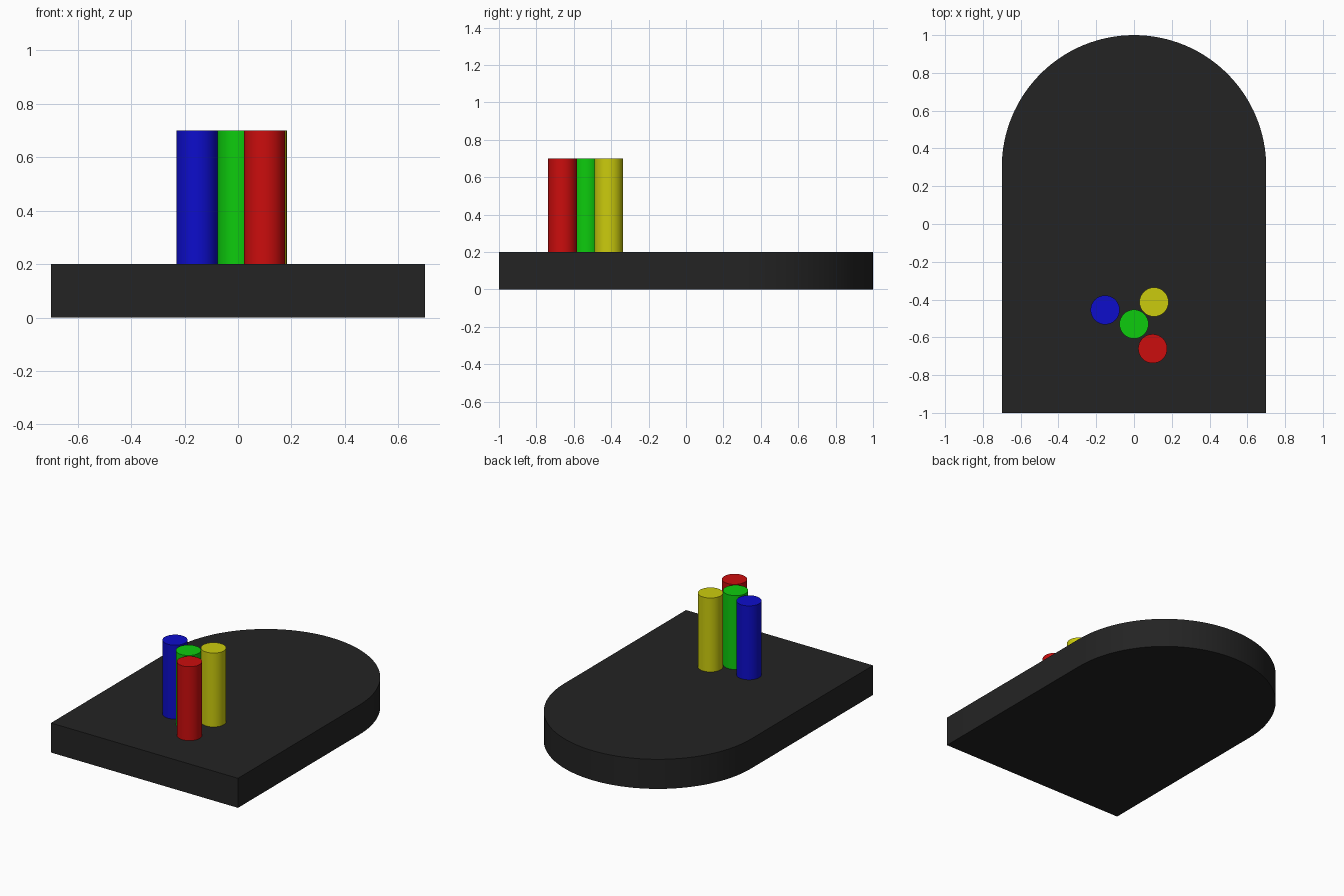
import bpy, bmesh, math

if "Cube" in bpy.data.objects:
    bpy.data.objects.remove(bpy.data.objects["Cube"])


def material(name, rgb):
    m = bpy.data.materials.new(name)
    m.diffuse_color = (*rgb, 1.0)
    m.use_nodes = True
    m.node_tree.nodes["Principled BSDF"].inputs["Base Color"].default_value = m.diffuse_color
    return m


def finish(name, bm, mat):
    mesh = bpy.data.meshes.new(name)
    bm.to_mesh(mesh)
    bm.free()
    mesh.materials.append(mat)
    obj = bpy.data.objects.new(name, mesh)
    bpy.context.collection.objects.link(obj)
    bpy.ops.object.select_all(action='DESELECT')
    obj.select_set(True)
    bpy.context.view_layer.objects.active = obj
    bpy.ops.object.shade_smooth_by_angle(angle=math.radians(30))
    return obj


# Base slab: square front, semicircular back
HALF, THICK, ARC_Y, STEPS = 0.70, 0.20, 0.30, 64
outline = [(-HALF, -1.0), (HALF, -1.0)]
for i in range(STEPS + 1):
    a = math.pi * i / STEPS
    outline.append((HALF * math.cos(a), ARC_Y + HALF * math.sin(a)))

bm = bmesh.new()
bottom = bm.faces.new([bm.verts.new((x, y, 0)) for x, y in outline])
top = bmesh.ops.extrude_face_region(bm, geom=[bottom], use_keep_orig=True)
bmesh.ops.translate(bm, vec=(0, 0, THICK),
                    verts=[v for v in top["geom"] if isinstance(v, bmesh.types.BMVert)])
bmesh.ops.recalc_face_normals(bm, faces=bm.faces)
finish("base_slab", bm, material("charcoal", (0.017, 0.017, 0.017)))

# Four upright coloured pegs standing on the slab
RADIUS, HEIGHT = 0.077, 0.50
pegs = {
    "red": ((0.099, -0.66), (0.60, 0.004, 0.004)),
    "green": ((0.0, -0.53), (0.004, 0.60, 0.004)),
    "blue": ((-0.153, -0.455), (0.004, 0.004, 0.60)),
    "yellow": ((0.106, -0.413), (0.60, 0.60, 0.004)),
}
for colour, ((x, y), rgb) in pegs.items():
    bm = bmesh.new()
    bmesh.ops.create_cone(bm, cap_ends=True, segments=32, radius1=RADIUS,
                          radius2=RADIUS, depth=HEIGHT)
    bmesh.ops.translate(bm, verts=bm.verts, vec=(x, y, THICK + HEIGHT / 2))
    finish(colour + "_peg", bm, material(colour, rgb))
